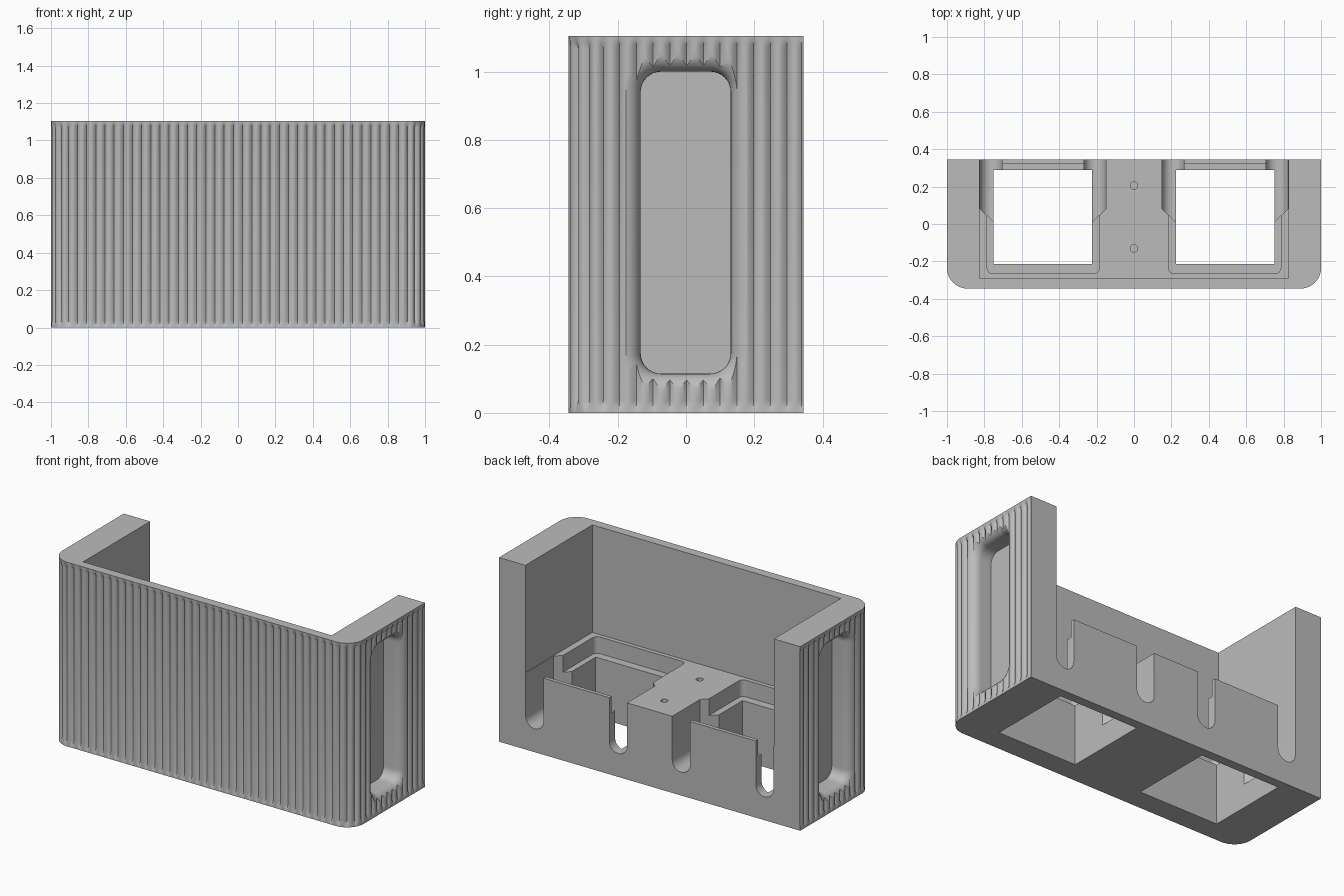
import bpy, bmesh, math
from mathutils import Vector

old = bpy.data.objects.get("Cube")
if old:
    bpy.data.objects.remove(old, do_unlink=True)

HALF_Y, HEIGHT, DECK, CORNER = 0.345, 1.105, 0.46, 0.11
FLUTES, STEPS, DEPTH = 67, 8, 0.014

grey = bpy.data.materials.new("warm_grey")
grey.use_nodes = True
grey.diffuse_color = (0.5, 0.5, 0.5, 1)
grey.node_tree.nodes["Principled BSDF"].inputs["Base Color"].default_value = (0.5, 0.5, 0.5, 1)


def loft(name, rings):
    """Closed solid through a list of equal-length point rings."""
    bm = bmesh.new()
    loops = [[bm.verts.new(p) for p in ring] for ring in rings]
    for a, b in zip(loops, loops[1:]):
        for i in range(len(a)):
            j = (i + 1) % len(a)
            bm.faces.new((a[i], a[j], b[j], b[i]))
    bm.faces.new(loops[0][::-1])
    bm.faces.new(loops[-1])
    bmesh.ops.recalc_face_normals(bm, faces=bm.faces)
    mesh = bpy.data.meshes.new(name)
    bm.to_mesh(mesh)
    bm.free()
    mesh.materials.append(grey)
    obj = bpy.data.objects.new(name, mesh)
    bpy.context.collection.objects.link(obj)
    return obj


def rounded_rect(x0, x1, y0, y1, r, steps=8):
    pts = []
    for k, (cx, cy) in enumerate([(x1 - r, y1 - r), (x0 + r, y1 - r), (x0 + r, y0 + r), (x1 - r, y0 + r)]):
        for i in range(steps + 1):
            a = math.pi / 2 * (k + i / steps)
            pts.append((cx + r * math.cos(a), cy + r * math.sin(a)))
    return pts


def box(name, x0, x1, y0, y1, z0, z1):
    pts = [(x0, y0), (x1, y0), (x1, y1), (x0, y1)]
    return loft(name, [[(x, y, z) for x, y in pts] for z in (z0, z1)])


def wall_point(s):
    """Point and outward normal at distance s along the left, front and right walls."""
    side, front, arc = 2 * HALF_Y - CORNER, 2 - 2 * CORNER, CORNER * math.pi / 2
    if s <= side:
        return Vector((-1, HALF_Y - s)), Vector((-1, 0))
    s -= side
    if s <= arc:
        n = Vector((-math.cos(s / CORNER), -math.sin(s / CORNER)))
        return Vector((CORNER - 1, CORNER - HALF_Y)) + n * CORNER, n
    s -= arc
    if s <= front:
        return Vector((CORNER - 1 + s, -HALF_Y)), Vector((0, -1))
    s -= front
    if s <= arc:
        n = Vector((math.sin(s / CORNER), -math.cos(s / CORNER)))
        return Vector((1 - CORNER, CORNER - HALF_Y)) + n * CORNER, n
    return Vector((1, CORNER - HALF_Y + s - arc)), Vector((1, 0))


def wall_ring(z, strength):
    """Outline at height z with round ribs separated by narrow valleys."""
    total = 2 * (2 * HALF_Y - CORNER) + 2 - 2 * CORNER + CORNER * math.pi
    count, ring = FLUTES * STEPS, []
    for i in range(count + 1):
        p, n = wall_point(total * i / count)
        u = (i % STEPS) / STEPS
        inset = DEPTH * strength * (1 - math.sin(math.pi * u))
        if i in (0, count):
            inset = 0
        p = p - n * inset
        ring.append((p.x, p.y, z))
    return ring


# Ribbed outer body; ribs fade out at the top and bottom rims
levels = [(0, 0), (0.012, 0.15), (0.024, 0.6), (0.036, 1)]
levels += [(HEIGHT - z, k) for z, k in reversed(levels)]
body = loft("ribbed_caddy", [wall_ring(z, k) for z, k in levels])

# Main space above the deck, open to the back
cutters = [box("main_cavity", -0.825, 0.825, -0.29, 0.5, DECK, 1.3)]

# Screw holes in the middle of the deck
for y in (0.205, -0.13):
    circle = [(0.02 * math.cos(math.tau * i / 24), y + 0.02 * math.sin(math.tau * i / 24)) for i in range(24)]
    cutters.append(loft("screw_hole", [[(a, b, z) for a, b in circle] for z in (0.36, 0.55)]))

for side in (-1, 1):
    # Shaft straight through the base, and the stepped ledge around it
    xs = sorted((side * 0.75, side * 0.225))
    cutters.append(box("shaft", *xs, -0.215, 0.29, -0.1, 0.6))
    xs = sorted((side * 0.785, side * 0.185))
    ledge = rounded_rect(*xs, -0.265, 0.322, 0.03)
    cutters.append(loft("ledge_recess", [[(x, y, z) for x, y in ledge] for z in (DECK - 0.1, 0.6)]))

    # Round-bottomed slots entering from the back, with slanted inner ends
    for wall, inward in ((0.823, -1), (0.15, 1)):
        r = 0.059
        profile = [(0, 0.62)]
        profile += [(r - r * math.cos(math.pi * i / 16), 0.199 - r * math.sin(math.pi * i / 16)) for i in range(17)]
        profile += [(2 * r, 0.62)]
        back = [(side * (wall + inward * d), 0.5, z) for d, z in profile]
        end = [(side * (wall + inward * d), 0.08 - 0.93 * d, z) for d, z in profile]
        cutters.append(loft("cable_slot", [back, end]))

    # Hand grip: blind pocket with a rolled lip
    lip, rings = 0.055, []
    sections = [(0.875, 0)]
    for i in range(9):
        a = math.pi / 2 * i / 8
        sections.append((1 - lip + lip * math.sin(a), lip * (1 - math.cos(a))))
    sections.append((1.1, lip))
    for x, e in sections:
        rect = rounded_rect(-0.133 - e, 0.131 + e, 0.115 - e, 1.0 + e, 0.06 + e)
        rings.append([(side * x, y, z) for y, z in rect])
    cutters.append(loft("grip_pocket", rings))

# Carve everything out of the body
bpy.context.view_layer.objects.active = body
for cutter in cutters:
    cutter.hide_render = True
    mod = body.modifiers.new(cutter.name, "BOOLEAN")
    mod.operation = "DIFFERENCE"
    mod.solver = "EXACT"
    mod.object = cutter
    bpy.ops.object.modifier_apply(modifier=mod.name)
    bpy.data.objects.remove(cutter, do_unlink=True)

bpy.ops.object.select_all(action="DESELECT")
body.select_set(True)
bpy.ops.object.shade_smooth_by_angle(angle=math.radians(32))
